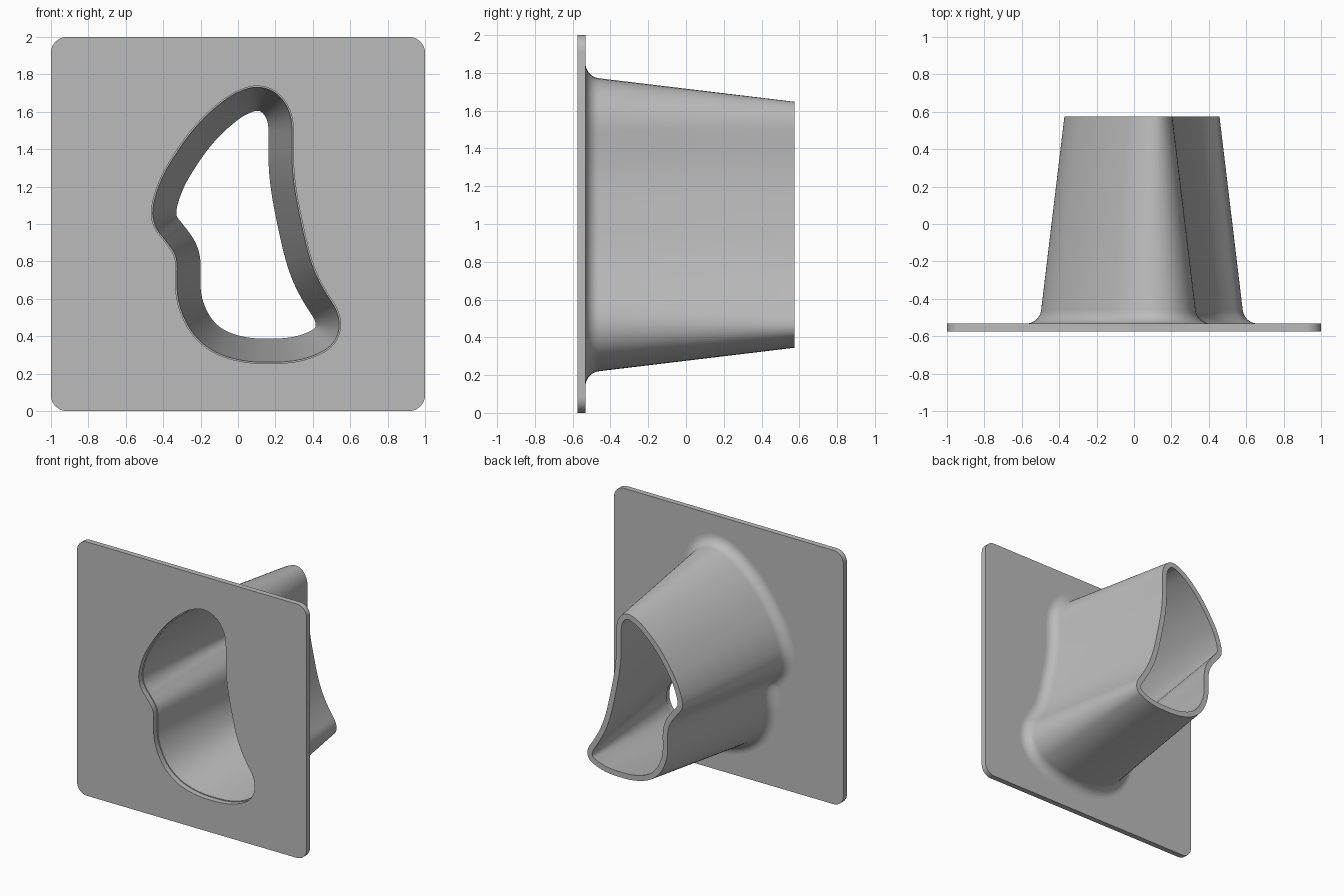
import bpy, bmesh
from math import radians, cos, sin, pi
from mathutils import Vector

cube = bpy.data.objects.get("Cube")
if cube:
    bpy.data.objects.remove(cube, do_unlink=True)

grey = bpy.data.materials.new("light grey")
grey.use_nodes = True
grey.diffuse_color = (0.5, 0.5, 0.5, 1)
grey.node_tree.nodes["Principled BSDF"].inputs["Base Color"].default_value = (0.5, 0.5, 0.5, 1)

# Bore outline at the narrow end, clockwise: x, z, heading in degrees
KNOTS = [
    (-0.33, 1.055, 90), (-0.315, 1.13, 73), (-0.2, 1.345, 56), (-0.04, 1.525, 40),
    (0.05, 1.588, 25), (0.105, 1.605, 0), (0.147, 1.573, -60), (0.163, 1.49, -90),
    (0.163, 1.36, -90), (0.21, 1.0, -78), (0.3, 0.68, -66), (0.4, 0.505, -56),
    (0.415, 0.46, -90), (0.4, 0.435, -150), (0.33, 0.405, -163), (0.14, 0.387, 180),
    (-0.045, 0.42, 158), (-0.155, 0.515, 120), (-0.2, 0.66, 93), (-0.2, 0.785, 92),
    (-0.235, 0.915, 120), (-0.3, 1.005, 127),
]
FRONT, BACK, END = -0.575, -0.532, 0.575
STEPS = 8


def sample_outline():
    """Points and outward normals along arc-like cubic segments."""
    result = []
    for (x0, z0, a0), (x1, z1, a1) in zip(KNOTS, KNOTS[1:] + KNOTS[:1]):
        p, q = Vector((x0, z0)), Vector((x1, z1))
        turn = radians((a1 - a0 + 180) % 360 - 180)
        handle = (q - p).length / (3 * cos(turn / 4) ** 2)
        a, b = radians(a0), radians(a1)
        c = p + handle * Vector((cos(a), sin(a)))
        d = q - handle * Vector((cos(b), sin(b)))
        for i in range(STEPS):
            t = i / STEPS
            s = 1 - t
            pos = s**3 * p + 3 * s * s * t * c + 3 * s * t * t * d + t**3 * q
            tan = s * s * (c - p) + 2 * s * t * (d - c) + t * t * (q - d)
            result.append((pos, Vector((-tan.y, tan.x)).normalized()))
    return result


OUTLINE = sample_outline()


def add_ring(bm, points, y):
    return [bm.verts.new((p.x, y, p.y)) for p in points]


def offset(distance):
    return [p + n * distance for p, n in OUTLINE]


def skin(bm, r0, r1):
    n = len(r0)
    for i in range(n):
        j = (i + 1) % n
        bm.faces.new((r0[i], r0[j], r1[j], r1[i]))


def finish(bm, name):
    bmesh.ops.recalc_face_normals(bm, faces=bm.faces)
    mesh = bpy.data.meshes.new(name)
    bm.to_mesh(mesh)
    bm.free()
    mesh.materials.append(grey)
    obj = bpy.data.objects.new(name, mesh)
    bpy.context.collection.objects.link(obj)
    bpy.ops.object.select_all(action='DESELECT')
    obj.select_set(True)
    bpy.context.view_layer.objects.active = obj
    bpy.ops.object.shade_smooth_by_angle(angle=radians(30))
    return obj


# Mounting plate: rounded square with the shaped opening
radius = 0.085
border = []
for k, (sx, sz) in enumerate([(1, 1), (-1, 1), (-1, -1), (1, -1)]):
    centre = Vector((sx * (1 - radius), 1 + sz * (1 - radius)))
    for i in range(9):
        a = (k + i / 8) * pi / 2
        border.append(centre + radius * Vector((cos(a), sin(a))))

bm = bmesh.new()
rims = [add_ring(bm, border, y) for y in (FRONT, BACK)]
holes = [add_ring(bm, offset(0.133), y) for y in (FRONT, BACK)]
skin(bm, *rims)
skin(bm, *holes)
for rim, hole in zip(rims, holes):
    edges = [bm.edges.get((ring[i - 1], ring[i])) for ring in (rim, hole) for i in range(len(ring))]
    bmesh.ops.triangle_fill(bm, edges=edges, use_beauty=True)
finish(bm, "mounting_plate")

# Tapered sleeve: fillet at the plate, outer wall, end lip, inner wall
fillet = 0.08
sections = []
for i in range(11):
    a = i / 10 * radians(83)
    sections.append((0.246 - fillet * sin(a), BACK + fillet * (1 - cos(a))))
sections += [(0.042, END), (0, END), (0.126, BACK)]

bm = bmesh.new()
rings = [add_ring(bm, offset(d), y) for d, y in sections]
for r0, r1 in zip(rings, rings[1:] + rings[:1]):
    skin(bm, r0, r1)
finish(bm, "tapered_sleeve")
